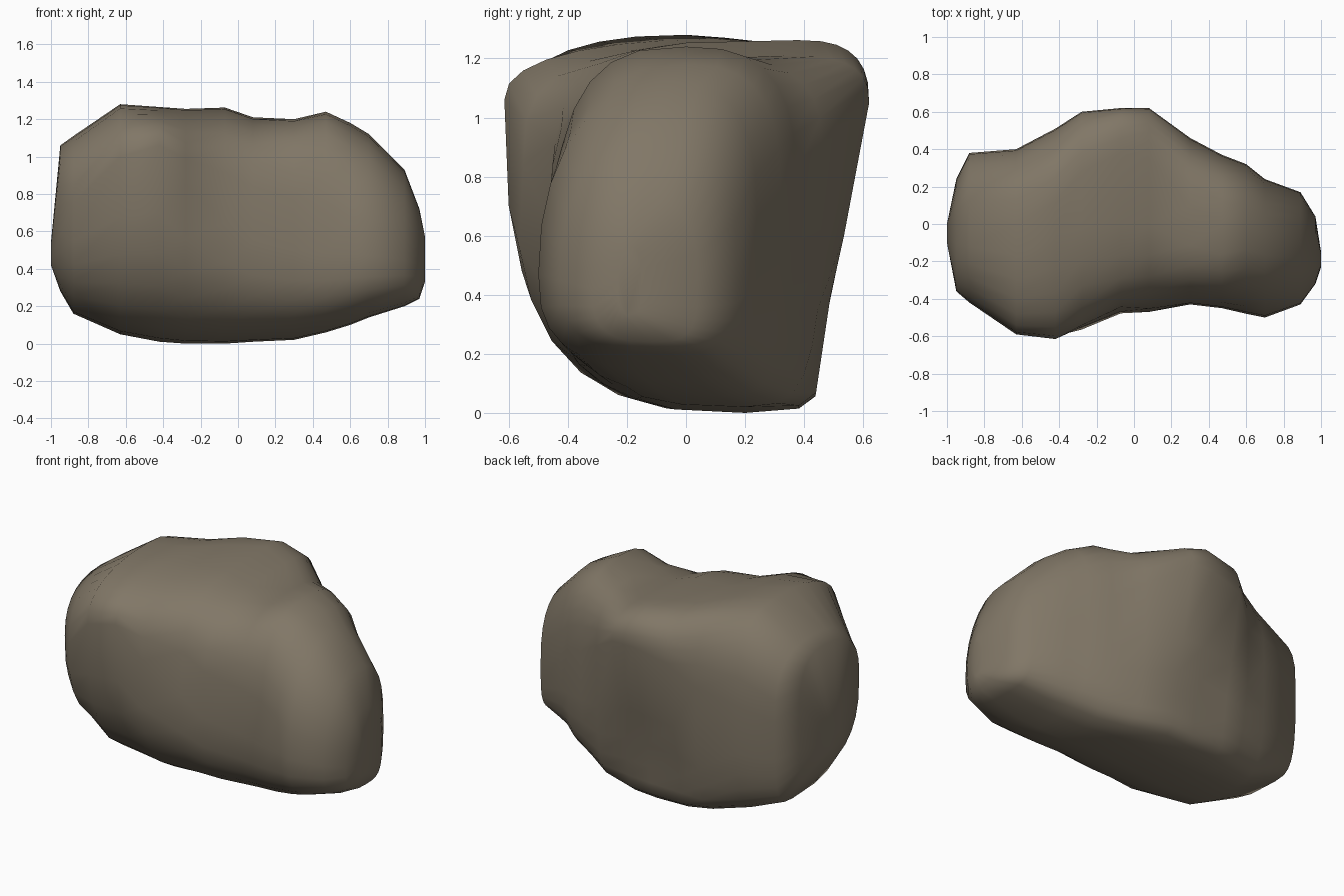
import bpy
import bmesh
from math import sin, cos, pi

default_cube = bpy.data.objects.get("Cube")
if default_cube:
    bpy.data.objects.remove(default_cube, do_unlink=True)

STEPS = 7  # points in each quarter of a cross-section

# Cross-sections along the boulder, each given by its four extreme points:
# x, front (y, z), back (y, z), top (y, z), bottom (y, z), upper front fullness
SECTIONS = [
    (-1, (-.1, .5), (0, .5), (-.05, .54), (-.05, .42), 2),
    (-.95, (-.36, .75), (.24, .65), (0, 1.06), (.12, .28), 2.5),
    (-.88, (-.42, .75), (.38, .7), (0, 1.11), (.2, .16), 2.4),
    (-.63, (-.59, 1), (.4, .75), (0, 1.28), (.15, .05), 2.4),
    (-.42, (-.615, 1.06), (.51, .85), (.12, 1.265), (.2, .01), 2.3),
    (-.28, (-.58, .85), (.6, 1), (.28, 1.255), (.2, 0), 2.8),
    (-.07, (-.49, .65), (.62, 1.05), (.38, 1.262), (.2, 0), 3.6),
    (.08, (-.47, .55), (.62, 1.05), (.35, 1.21), (.2, .01), 3.6),
    (.3, (-.43, .5), (.46, .9), (.1, 1.2), (.2, .02), 3.3),
    (.47, (-.45, .48), (.37, .8), (0, 1.24), (.1, .06), 2.9),
    (.6, (-.48, .48), (.32, .75), (0, 1.18), (.05, .1), 2.4),
    (.7, (-.5, .47), (.24, .65), (-.05, 1.12), (0, .14), 2.2),
    (.89, (-.43, .45), (.17, .5), (-.1, .93), (-.05, .2), 2.2),
    (.97, (-.32, .42), (.04, .45), (-.15, .72), (-.12, .24), 2.3),
    (1, (-.23, .45), (-.15, .45), (-.2, .57), (-.2, .33), 2),
]


def quarter(side, pole, fullness):
    """Rounded corner from a side point to a pole point, both ends included."""
    points = []
    for i in range(STEPS + 1):
        angle = i / STEPS * pi / 2
        across = max(cos(angle), 0) ** (2 / fullness)
        along = sin(angle) ** (2 / fullness)
        points.append((pole[0] + (side[0] - pole[0]) * across,
                       side[1] + (pole[1] - side[1]) * along))
    return points


def outline(front, back, top, bottom, fullness):
    """Closed loop: front, over the top, down the back and underneath."""
    return (quarter(front, top, fullness)[:-1]
            + quarter(back, top, 2.7)[:0:-1]
            + quarter(back, bottom, 3.6)[:-1]
            + quarter(front, bottom, 2.8)[:0:-1])


# Stone material
stone = bpy.data.materials.new("brown_grey_stone")
stone.use_nodes = True
colour = (.22, .185, .135, 1)
stone.diffuse_color = colour
shader = next(n for n in stone.node_tree.nodes if n.type == "BSDF_PRINCIPLED")
shader.inputs["Base Color"].default_value = colour
shader.inputs["Roughness"].default_value = .9

# Boulder skinned over the cross-sections
bm = bmesh.new()
rings = [[bm.verts.new((x, y, z)) for y, z in outline(*extremes)]
         for x, *extremes in SECTIONS]
for ring, following in zip(rings, rings[1:]):
    for i in range(len(ring)):
        j = (i + 1) % len(ring)
        bm.faces.new((ring[i], ring[j], following[j], following[i]))
bm.faces.new(rings[0])
bm.faces.new(rings[-1])

for vert in bm.verts:
    x, y, z = vert.co
    if y < 0:
        # Shallow hollow in the upper front, between the two lobes
        closeness = 1 - ((x + .15) / .25) ** 2 - ((z - .85) / .35) ** 2
        vert.co.y += .04 * max(closeness, 0)
    else:
        # Undercut beneath the bulge at the back
        limit = .43 + .15 * z if z < .5 else .51 + .2 * (z - .5)
        vert.co.y = min(y, limit + max(z - .5, 0) * .05)

bmesh.ops.recalc_face_normals(bm, faces=bm.faces)
for face in bm.faces:
    face.smooth = True
mesh = bpy.data.meshes.new("boulder")
bm.to_mesh(mesh)
bm.free()
mesh.materials.append(stone)
boulder = bpy.data.objects.new("boulder", mesh)
bpy.context.collection.objects.link(boulder)
